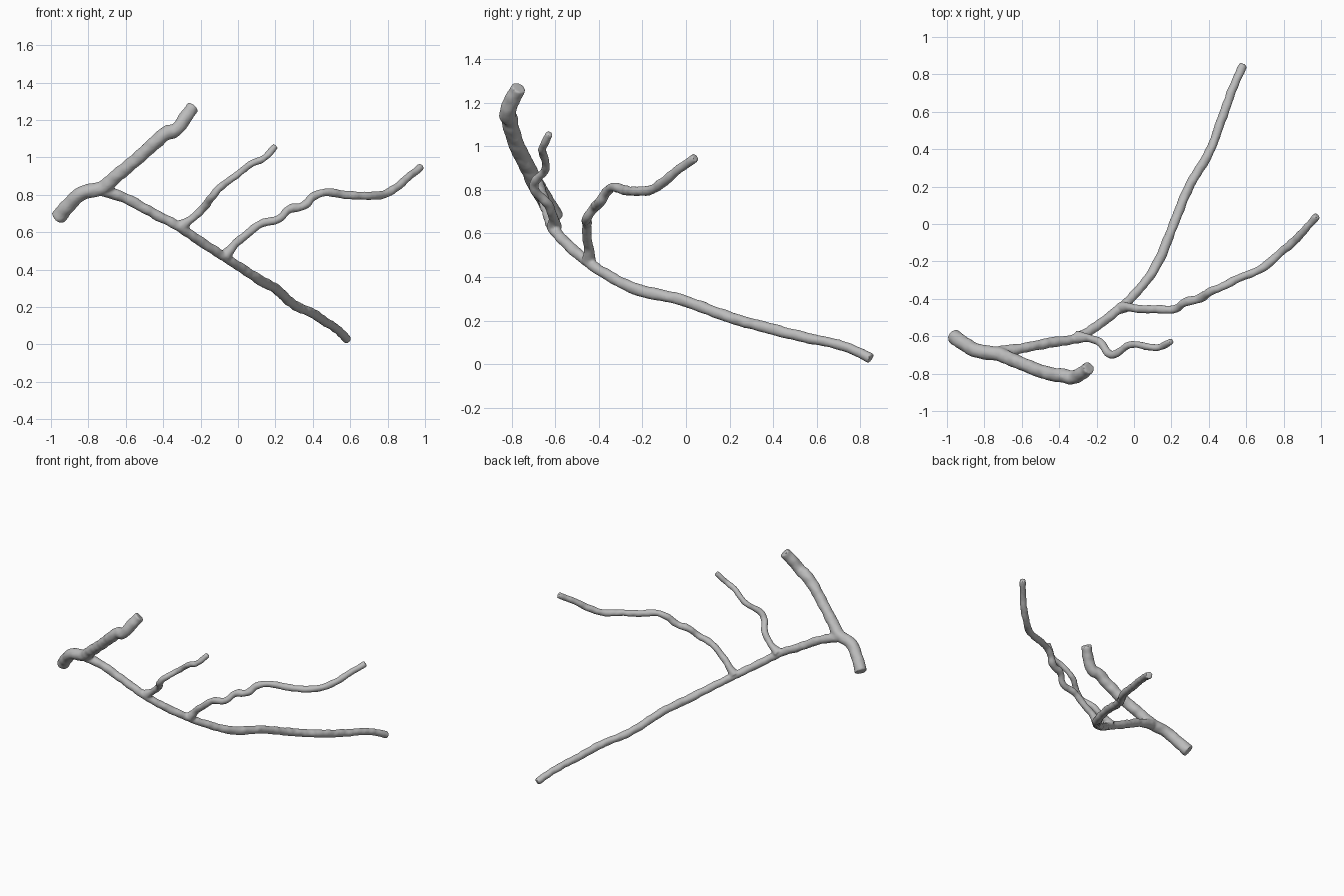
import bpy
import bmesh
import math
import random
from mathutils import noise

random.seed(4)

default_cube = bpy.data.objects.get("Cube")
if default_cube:
    bpy.data.objects.remove(default_cube, do_unlink=True)

# Single bark colour
bark = bpy.data.materials.new("grey_bark")
bark.use_nodes = True
bark_colour = (0.5, 0.5, 0.5, 1)
bark.diffuse_color = bark_colour
bark.node_tree.nodes["Principled BSDF"].inputs["Base Color"].default_value = bark_colour
bark.node_tree.nodes["Principled BSDF"].inputs["Roughness"].default_value = 0.7


def add_limb(curve, path, start_radius, end_radius, flare=0.0):
    """Add one tapering limb that passes through every point of the path."""
    spline = curve.splines.new("BEZIER")
    spline.bezier_points.add(len(path) - 1)
    last = len(path) - 1
    for index, (knot, position) in enumerate(zip(spline.bezier_points, path)):
        along = index / last
        radius = start_radius + (end_radius - start_radius) * along
        if index == 0:
            radius += flare
        elif index < last:
            radius *= random.uniform(0.95, 1.07)
        knot.co = position
        knot.radius = radius
        knot.handle_left_type = "AUTO"
        knot.handle_right_type = "AUTO"


# Paths of the limbs
thick_stem = [
    (-.965, -.6, .675), (-.9, -.645, .75), (-.83, -.68, .81),
    (-.73, -.695, .835), (-.65, -.725, .9), (-.53, -.775, 1),
    (-.43, -.805, 1.09), (-.38, -.81, 1.13), (-.335, -.82, 1.145),
    (-.29, -.805, 1.2), (-.24, -.77, 1.27),
]
long_runner = [
    (-.74, -.69, .83), (-.6, -.665, .78), (-.45, -.635, .7),
    (-.31, -.61, .625), (-.2, -.545, .55), (-.07, -.445, .465),
    (.03, -.345, .4), (.115, -.23, .345), (.205, -.02, .295),
    (.295, .2, .215), (.41, .4, .16), (.475, .58, .115),
    (.53, .73, .08), (.585, .85, .025),
]
short_twig = [
    (-.31, -.605, .63), (-.25, -.61, .67), (-.18, -.635, .735),
    (-.13, -.695, .8), (-.1, -.695, .835), (-.02, -.645, .895),
    (.07, -.655, .965), (.13, -.66, .99), (.2, -.625, 1.06),
]
long_twig = [
    (-.07, -.445, .47), (-.03, -.445, .52), (.035, -.455, .58),
    (.125, -.455, .645), (.215, -.455, .67), (.28, -.415, .725),
    (.345, -.4, .738), (.41, -.36, .795), (.46, -.34, .812),
    (.57, -.285, .8), (.67, -.245, .795), (.77, -.165, .8),
    (.84, -.105, .835), (.905, -.04, .89), (.98, .045, .95),
]

# Gather all limbs in one round-bevelled curve
limbs = bpy.data.curves.new("branch_limbs", "CURVE")
limbs.dimensions = "3D"
limbs.bevel_depth = 1.0
limbs.bevel_resolution = 4
limbs.resolution_u = 8
limbs.use_fill_caps = True
add_limb(limbs, thick_stem, 0.041, 0.035)
add_limb(limbs, long_runner, 0.028, 0.024, flare=0.008)
add_limb(limbs, short_twig, 0.022, 0.018, flare=0.012)
add_limb(limbs, long_twig, 0.023, 0.021, flare=0.012)

# Turn the limbs into one closed mesh
curve_object = bpy.data.objects.new("limb_curves", limbs)
bpy.context.collection.objects.link(curve_object)
bpy.context.view_layer.update()
depsgraph = bpy.context.evaluated_depsgraph_get()
mesh = bpy.data.meshes.new_from_object(curve_object.evaluated_get(depsgraph))
bpy.data.objects.remove(curve_object, do_unlink=True)

bm = bmesh.new()
bm.from_mesh(mesh)
bmesh.ops.remove_doubles(bm, verts=bm.verts, dist=0.0001)
bmesh.ops.recalc_face_normals(bm, faces=bm.faces)
bm.to_mesh(mesh)
bm.free()

branch = bpy.data.objects.new("forked_branch", mesh)
bpy.context.collection.objects.link(branch)
mesh.materials.clear()
mesh.materials.append(bark)

# Fuse the forks and soften the joins
fuse = branch.modifiers.new("fuse_forks", "REMESH")
fuse.mode = "VOXEL"
fuse.voxel_size = 0.007
fuse.use_smooth_shade = True
soften = branch.modifiers.new("soften_joins", "SMOOTH")
soften.factor = 0.5
soften.iterations = 4

bpy.ops.object.select_all(action="DESELECT")
branch.select_set(True)
bpy.context.view_layer.objects.active = branch
for modifier_name in ("fuse_forks", "soften_joins"):
    bpy.ops.object.modifier_apply(modifier=modifier_name)

# Gentle knobbly bark
bm = bmesh.new()
bm.from_mesh(branch.data)
bm.normal_update()
for vert in bm.verts:
    vert.co += vert.normal * noise.noise(vert.co * 22) * 0.004
bm.to_mesh(branch.data)
bm.free()

# Smooth bark with crisp cut ends
bpy.ops.object.shade_smooth_by_angle(angle=math.radians(40))
